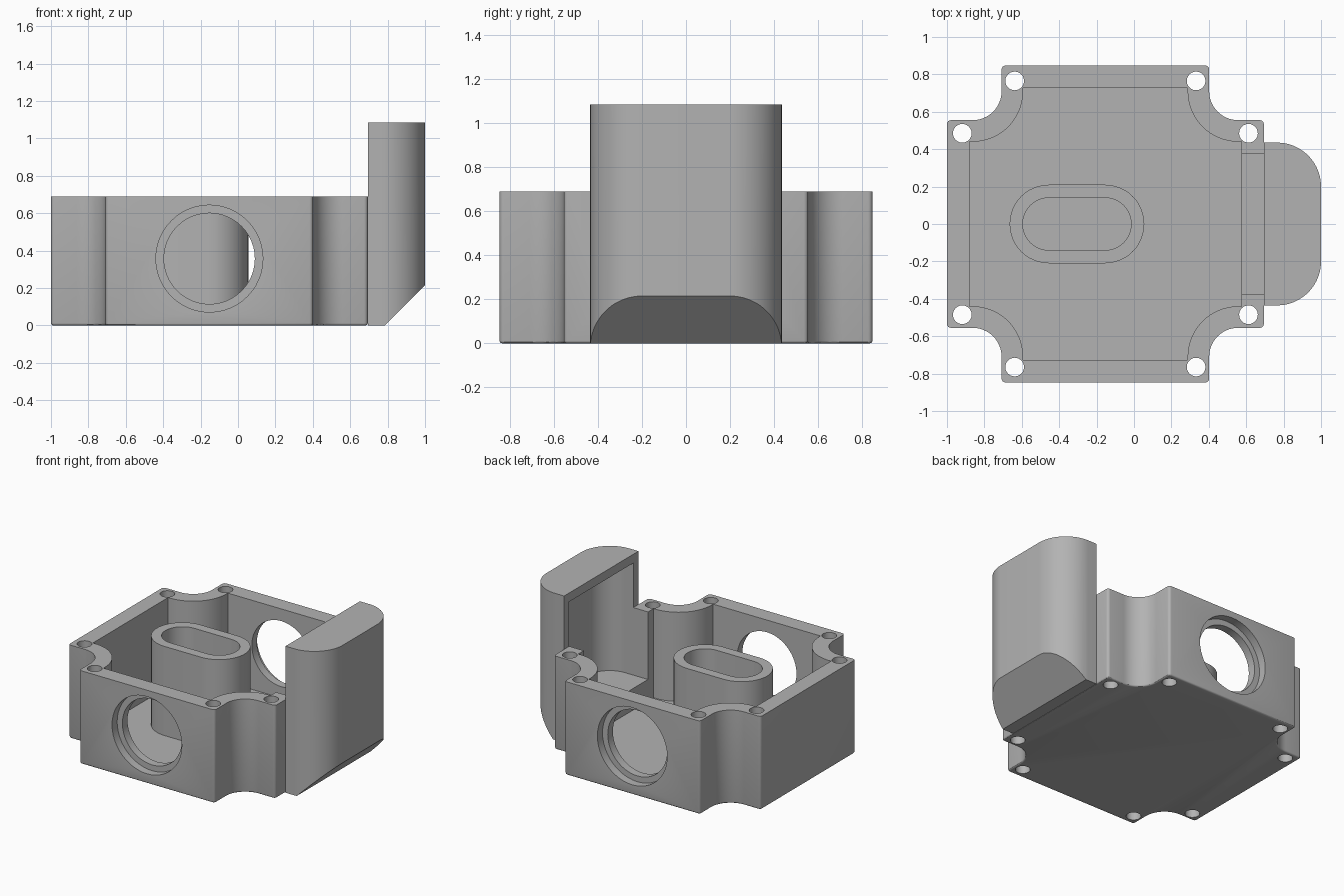
import bpy, bmesh, math
from mathutils import Matrix, Vector

if "Cube" in bpy.data.objects:
    bpy.data.objects.remove(bpy.data.objects["Cube"], do_unlink=True)

grey = bpy.data.materials.new("plain grey")
grey.use_nodes = True
colour = (0.45, 0.45, 0.45, 1)
grey.diffuse_color = colour
grey.node_tree.nodes["Principled BSDF"].inputs["Base Color"].default_value = colour

CX = -0.153          # centre of the tray in x
HALF = 0.847         # half width of the tray
HEIGHT = 0.69
FLOOR = 0.03
POD_X = CX + HALF    # plane where the pod meets the tray


def arc(cx, cy, r, start, end, n=16):
    angles = [math.radians(start + (end - start) * i / n) for i in range(n + 1)]
    return [(cx + r * math.cos(a), cy + r * math.sin(a)) for a in angles]


def four_way(points):
    """Repeat a quarter outline around the tray centre."""
    out = []
    for k in range(4):
        turn = Matrix.Rotation(k * math.pi / 2, 2)
        for p in points:
            q = turn @ Vector(p)
            out.append((q.x + CX, q.y))
    return out


def capsule(x0, x1, r):
    return arc(x1, 0, r, -90, 90, 24) + arc(x0, 0, r, 90, 270, 24)


def prism(name, outline, z0, z1, bottom_bevel=0, slope=None):
    bm = bmesh.new()
    base = bm.faces.new([bm.verts.new((x, y, z0)) for x, y in outline])
    top = bmesh.ops.extrude_face_region(bm, geom=[base])["geom"]
    for v in top:
        if isinstance(v, bmesh.types.BMVert):
            v.co.z = z1
    if slope:
        geom = bm.verts[:] + bm.edges[:] + bm.faces[:]
        bmesh.ops.bisect_plane(bm, geom=geom, plane_co=slope[0],
                               plane_no=slope[1], clear_outer=True)
        bmesh.ops.holes_fill(bm, edges=[e for e in bm.edges if e.is_boundary])
    if bottom_bevel:
        low = [e for e in bm.edges if all(abs(v.co.z - z0) < 1e-5 for v in e.verts)]
        bmesh.ops.bevel(bm, geom=low, offset=bottom_bevel, segments=3,
                        profile=0.5, affect='EDGES')
    bmesh.ops.recalc_face_normals(bm, faces=bm.faces)
    mesh = bpy.data.meshes.new(name)
    bm.to_mesh(mesh)
    bm.free()
    mesh.materials.append(grey)
    obj = bpy.data.objects.new(name, mesh)
    bpy.context.collection.objects.link(obj)
    return obj


def cylinder_y(name, r, y0, y1):
    """Round cutter lying along y at the side port position."""
    obj = prism(name, arc(0, 0, r, 0, 352.5, 47), y0, y1)
    obj.data.transform(Matrix.Translation((CX, 0, 0.357)) @ Matrix.Rotation(math.pi / 2, 4, 'X'))
    return obj


def cut(obj, cutters):
    bpy.context.view_layer.objects.active = obj
    for c in cutters:
        c.hide_render = True
        mod = obj.modifiers.new("cut", 'BOOLEAN')
        mod.operation = 'DIFFERENCE'
        mod.solver = 'EXACT'
        mod.object = c
        bpy.ops.object.modifier_apply(modifier=mod.name)


# Tray with scooped corners
outline = four_way(arc(HALF - 0.02, 0.535, 0.02, 0, 90, 4)
                   + arc(0.71, 0.71, 0.155, 270, 180)
                   + arc(0.535, HALF - 0.02, 0.02, 0, 90, 4))
tray = prism("tray", outline, 0, HEIGHT, bottom_bevel=0.012)

inner = HALF - 0.12
cavity = prism("cavity_cutter", four_way([(inner, 0.44)] + arc(0.71, 0.71, 0.27, 270, 180, 24)
                                         + [(0.44, inner)]), FLOOR, 1)

# Side ports, stepped on the outside
cutters = [cavity, cylinder_y("port_cutter", 0.243, -1, 1)]
for s in (-1, 1):
    cutters.append(cylinder_y("port_step_cutter", 0.286, s * (HALF - 0.06), s))

# Screw holes, two beside each scooped corner
for x, y in four_way([(0.765, 0.485), (0.485, 0.765)]):
    cutters.append(prism("screw_cutter", arc(x, y, 0.05, 0, 345, 23), -0.1, 1))


def pod_outline(x0, inset):
    r = 0.235 - inset
    return ([(x0, -0.2 - r)] + arc(0.765, -0.2, r, -90, 0, 20)
            + arc(0.765, 0.2, r, 0, 90, 20) + [(x0, 0.2 + r)])


# Tall rounded pod, hollow and open towards the tray
pod = prism("pod", pod_outline(POD_X, 0), 0, 1.085, slope=((0.785, 0, 0), (1, 0, -1)))
pod_cavity = prism("pod_cavity_cutter", pod_outline(0.5, 0.06), 0.19, 1.02)
cut(tray, cutters + [pod_cavity])
cut(pod, [pod_cavity])

# Slotted post standing on the tray floor
post = prism("slotted_post", capsule(-0.455, -0.155, 0.21), FLOOR - 0.01, HEIGHT)
slot = prism("slot_cutter", capsule(-0.455, -0.155, 0.14), -0.1, 1)
cut(post, [slot])

for helper in set(cutters + [pod_cavity, slot]):
    bpy.data.objects.remove(helper, do_unlink=True)

for obj in (tray, pod, post):
    bpy.ops.object.select_all(action='DESELECT')
    obj.select_set(True)
    bpy.context.view_layer.objects.active = obj
    bpy.ops.object.shade_smooth_by_angle(angle=math.radians(30))
